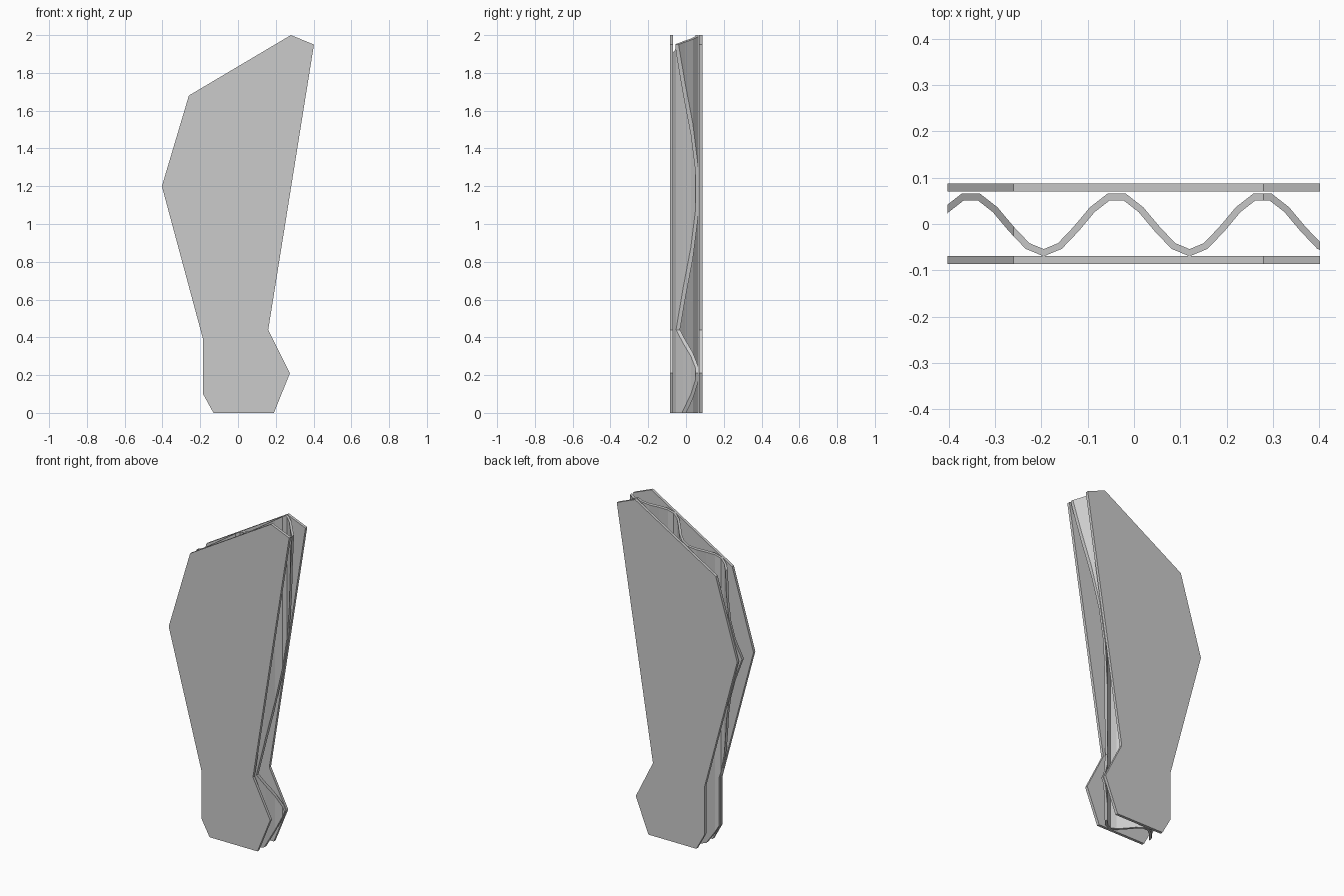
import bpy, bmesh, math
from mathutils import Vector

if "Cube" in bpy.data.objects:
    bpy.data.objects.remove(bpy.data.objects["Cube"])

# Silhouette of the board (x, z)
OUTLINE = [(-0.13, 0), (0.19, 0), (0.275, 0.21), (0.16, 0.44), (0.402, 1.95),
           (0.28, 2.0), (-0.26, 1.68), (-0.403, 1.2), (-0.185, 0.39), (-0.185, 0.10)]


def prism(name, points, direction):
    """Closed prism from a polygon swept along a direction."""
    bm = bmesh.new()
    face = bm.faces.new([bm.verts.new(p) for p in points])
    ext = bmesh.ops.extrude_face_region(bm, geom=[face])["geom"]
    bmesh.ops.translate(bm, vec=direction,
                        verts=[g for g in ext if isinstance(g, bmesh.types.BMVert)])
    bmesh.ops.recalc_face_normals(bm, faces=bm.faces[:])
    mesh = bpy.data.meshes.new(name)
    bm.to_mesh(mesh)
    bm.free()
    obj = bpy.data.objects.new(name, mesh)
    bpy.context.collection.objects.link(obj)
    return obj


def slab(name, y0, y1):
    return prism(name, [(x, y0, z) for x, z in OUTLINE], (0, y1 - y0, 0))


# Flat outer sheets
slab("front_sheet", -0.086, -0.069)
slab("back_sheet", 0.070, 0.087)

# Corrugated core: nine straight segments per wave
STEP, AMP, HALF = 0.035, 0.062, 0.0072
line = [Vector((-0.195 + i * STEP, -AMP * math.cos(2 * math.pi * i / 9)))
        for i in range(-8, 20)]
upper, lower = [], []
for i in range(1, len(line) - 1):
    a = (line[i] - line[i - 1]).normalized()
    b = (line[i + 1] - line[i]).normalized()
    n = Vector((-a.y - b.y, a.x + b.x)).normalized()
    off = n * HALF / n.dot(Vector((-a.y, a.x)))
    upper.append(line[i] + off)
    lower.append(line[i] - off)
core = prism("corrugated_core", [(p.x, p.y, -0.1) for p in upper + lower[::-1]],
             (0, 0, 2.2))

# Trim the core to the silhouette
cutter = slab("core_cutter", -0.2, 0.2)
mod = core.modifiers.new("trim", "BOOLEAN")
mod.operation = "INTERSECT"
mod.solver = "EXACT"
mod.object = cutter
bpy.context.view_layer.objects.active = core
bpy.ops.object.modifier_apply(modifier="trim")
bpy.data.objects.remove(cutter, do_unlink=True)
